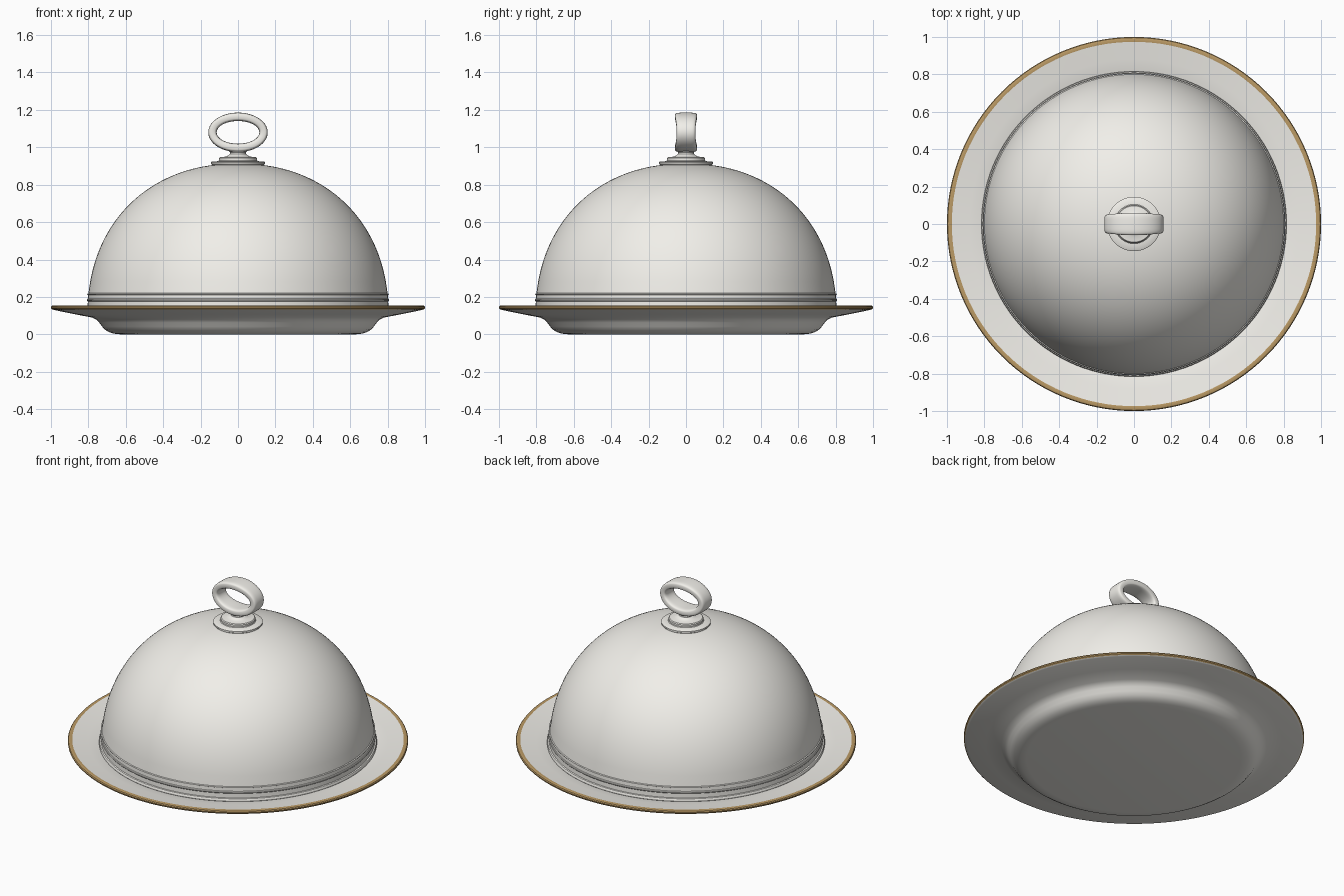
import bpy, bmesh, math
from math import sin, cos, pi

if "Cube" in bpy.data.objects:
    bpy.data.objects.remove(bpy.data.objects["Cube"])

SEG = 128


def material(name, rgb):
    m = bpy.data.materials.new(name)
    m.diffuse_color = (*rgb, 1)
    m.use_nodes = True
    m.node_tree.nodes["Principled BSDF"].inputs["Base Color"].default_value = m.diffuse_color
    return m


white = material("warm_white", (0.88, 0.865, 0.82))
gold = material("gold", (0.50, 0.325, 0.13))


def finish(name, bm, angle=35):
    bmesh.ops.remove_doubles(bm, verts=bm.verts, dist=1e-5)
    bmesh.ops.dissolve_degenerate(bm, edges=bm.edges, dist=1e-6)
    bmesh.ops.recalc_face_normals(bm, faces=bm.faces)
    me = bpy.data.meshes.new(name)
    bm.to_mesh(me)
    bm.free()
    ob = bpy.data.objects.new(name, me)
    bpy.context.collection.objects.link(ob)
    me.materials.append(white)
    bpy.ops.object.select_all(action='DESELECT')
    ob.select_set(True)
    bpy.context.view_layer.objects.active = ob
    bpy.ops.object.shade_smooth_by_angle(angle=math.radians(angle))
    return ob


def skin(bm, rings, closed):
    """Join closed loops of points into quads."""
    vs = [[bm.verts.new(p) for p in ring] for ring in rings]
    n, m = len(vs), len(vs[0])
    for i in range(n if closed else n - 1):
        a, b = vs[i], vs[(i + 1) % n]
        for j in range(m):
            k = (j + 1) % m
            bm.faces.new((a[j], a[k], b[k], b[j]))


def lathe(name, profile):
    bm = bmesh.new()
    skin(bm, [[(r * cos(2 * pi * j / SEG), r * sin(2 * pi * j / SEG), z)
               for j in range(SEG)] for r, z in profile], False)
    return finish(name, bm)


# Plate: foot, curved wall, sloping rim, rounded lip, then back across the well
plate = lathe("plate", [
    (0, 0), (0.63, 0), (0.665, 0.004), (0.69, 0.012), (0.71, 0.024),
    (0.727, 0.042), (0.742, 0.063), (0.757, 0.078), (0.78, 0.09),
    (0.87, 0.107), (0.982, 0.130), (0.993, 0.133), (0.999, 0.139),
    (1.0, 0.146), (0.996, 0.152), (0.988, 0.155), (0.974, 0.153),
    (0.88, 0.139), (0.79, 0.126), (0.755, 0.112), (0.735, 0.094),
    (0.715, 0.068), (0.69, 0.047), (0.65, 0.036), (0.60, 0.032), (0, 0.032)])

# Gold band on the lip of the plate
plate.data.materials.append(gold)
for f in plate.data.polygons:
    if math.hypot(f.center.x, f.center.y) > 0.979 and f.center.z > 0.1345:
        f.material_index = 1

# Dome: hollow, slightly full-shouldered shell with a stepped band at the base
A, B, P, CZ, T, N = 0.805, 0.813, 2.17, 0.10, 0.016, 40


def dome_arc(a, b):
    pts = []
    for i in range(N + 1):
        t = 0.20 + (pi / 2 - 0.20) * i / N
        pts.append((a * max(cos(t), 0) ** (2 / P) if i < N else 0,
                    CZ + b * sin(t) ** (2 / P)))
    return pts


outer = [p for p in dome_arc(A, B) if p[1] > 0.225]
inner = [p for p in dome_arc(A - T, B - T) if p[1] > 0.225][::-1]
band = [(0.786, 0.126), (0.812, 0.126), (0.816, 0.131), (0.816, 0.140),
        (0.812, 0.146), (0.804, 0.148), (0.803, 0.176), (0.807, 0.179),
        (0.809, 0.184), (0.807, 0.189), (0.803, 0.191), (0.802, 0.211),
        (0.806, 0.213), (0.806, 0.217), (0.800, 0.220)]
lathe("dome", [inner[-1]] + band + outer + inner)

# Stepped base and neck under the handle
lathe("handle_base", [
    (0, 0.890), (0.140, 0.890), (0.140, 0.908), (0.145, 0.911), (0.145, 0.920),
    (0.139, 0.924), (0.105, 0.926), (0.102, 0.930), (0.102, 0.942),
    (0.097, 0.947), (0.068, 0.950), (0.052, 0.956), (0.043, 0.964),
    (0.042, 0.972), (0.050, 0.982), (0.050, 0.990), (0, 0.990)])

# Oval ring handle: flat-sided band swept round an ellipse, wider at top and bottom
bm = bmesh.new()
rings = []
for i in range(96):
    t = 2 * pi * i / 96
    half = 0.050 + 0.010 * sin(t) ** 2
    ring = []
    for j in range(32):
        u = 2 * pi * j / 32
        c, s = cos(u), sin(u)
        off = 0.0225 * math.copysign(abs(c) ** 0.5, c)
        y = half * math.copysign(abs(s) ** 0.5, s)
        ring.append(((0.1365 + off) * cos(t), y, 1.08 + (0.083 + off) * sin(t)))
    rings.append(ring)
skin(bm, rings, True)
finish("ring_handle", bm, angle=50)
